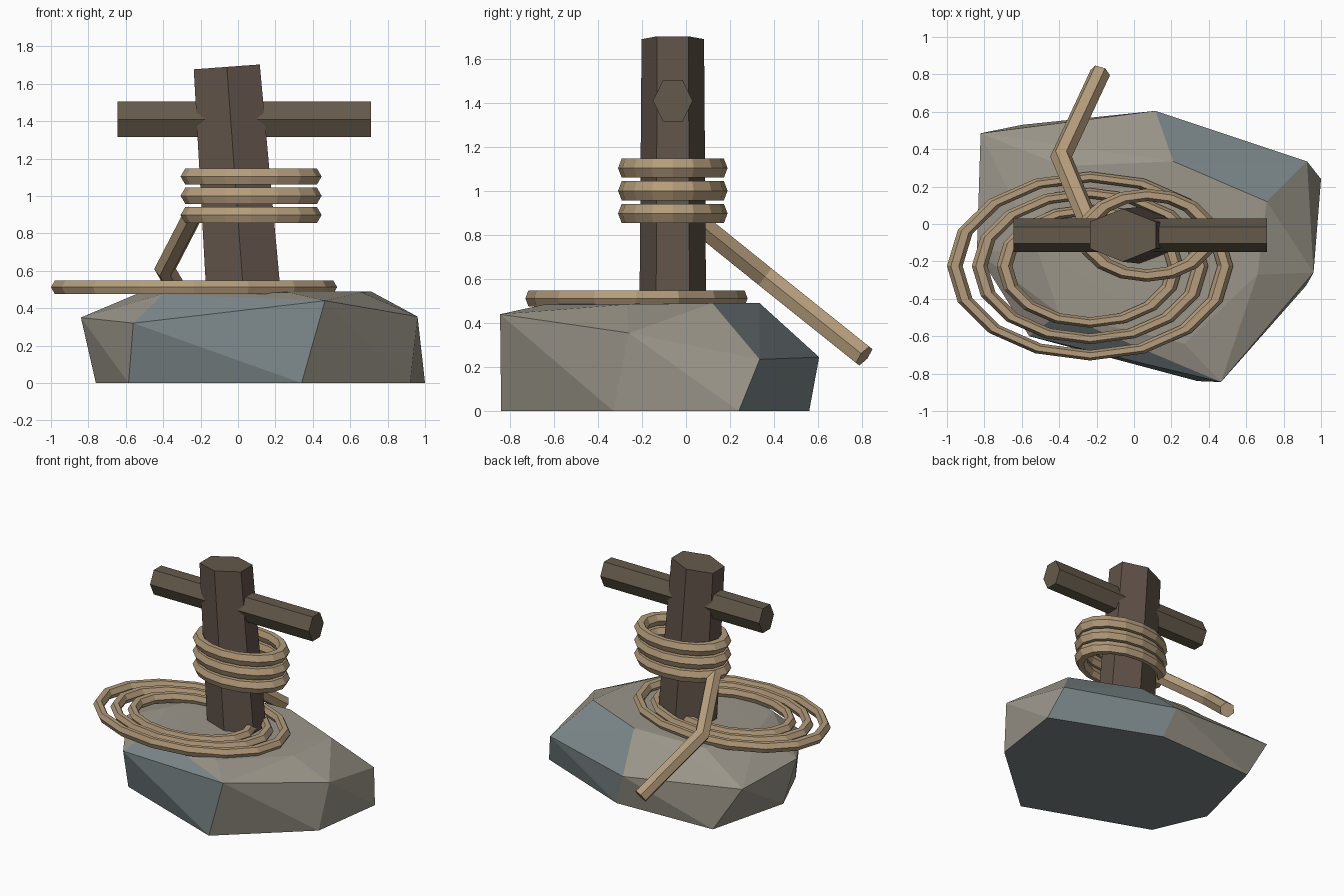
import bpy, bmesh, math
from mathutils import Vector, Matrix

if "Cube" in bpy.data.objects:
    bpy.data.objects.remove(bpy.data.objects["Cube"], do_unlink=True)


def material(name, r, g, b):
    m = bpy.data.materials.new(name)
    m.use_nodes = True
    m.diffuse_color = (r, g, b, 1)
    m.node_tree.nodes["Principled BSDF"].inputs["Base Color"].default_value = (r, g, b, 1)
    return m


stone = material("warm_grey_stone", 0.33, 0.305, 0.255)
slate = material("blue_grey_stone", 0.2, 0.24, 0.25)
dark_wood = material("dark_wood", 0.118, 0.086, 0.066)
cut_wood = material("cut_wood", 0.127, 0.102, 0.07)
rope = material("rope", 0.46, 0.335, 0.2)


def finish(name, bm, *mats):
    bmesh.ops.recalc_face_normals(bm, faces=bm.faces)
    mesh = bpy.data.meshes.new(name)
    bm.to_mesh(mesh)
    bm.free()
    for m in mats:
        mesh.materials.append(m)
    obj = bpy.data.objects.new(name, mesh)
    bpy.context.collection.objects.link(obj)
    return obj


def loft(rings, closed=False):
    """Skin a list of equal rings of points; cap the ends unless closed."""
    bm = bmesh.new()
    loops = [[bm.verts.new(p) for p in ring] for ring in rings]
    n = len(loops[0])
    pairs = list(zip(loops, loops[1:]))
    if closed:
        pairs.append((loops[-1], loops[0]))
    for a, b in pairs:
        for i in range(n):
            j = (i + 1) % n
            bm.faces.new((a[i], a[j], b[j], b[i]))
    if not closed:
        bm.faces.new(loops[0])
        bm.faces.new(loops[-1])
    return bm


def hexagon(centre, u, v, turn=0.0):
    """Six points around centre, u and v being the half axes."""
    c, u, v = Vector(centre), Vector(u), Vector(v)
    angles = [turn + i * math.tau / 6 for i in range(6)]
    return [c + u * math.cos(a) + v * math.sin(a) for a in angles]


def rope_ring(name, x, y, z, major, minor, squash=0.66, segments=16):
    """A faceted rope loop, squashed front to back."""
    rings = []
    for k in range(segments):
        a = k * math.tau / segments
        out = Vector((math.cos(a), math.sin(a) * squash, 0))
        rings.append(hexagon(Vector((x, y, z)) + out * major, out * minor, (0, 0, minor)))
    return finish(name, loft(rings, closed=True), rope)


# Boulder: hull of a base, a belt and a crown of corners
base = [(0.34, -0.84), (0.92, -0.33), (1.0, 0.24), (0.2, 0.56),
        (-0.6, 0.53), (-0.76, -0.1), (-0.585, -0.5)]
belt = [(0.465, -0.845, 0.44), (0.96, -0.26, 0.355), (0.925, 0.335, 0.235),
        (0.115, 0.605, 0.245), (-0.82, 0.485, 0.35), (-0.84, -0.15, 0.35),
        (-0.56, -0.6, 0.32)]
crown = [(0.27, -0.64, 0.485), (0.66, -0.27, 0.485), (0.71, 0.12, 0.49),
         (0.21, 0.335, 0.49), (-0.38, 0.31, 0.485), (-0.52, -0.13, 0.485),
         (-0.4, -0.48, 0.475)]
bm = bmesh.new()
for p in [(x, y, 0) for x, y in base] + belt + crown:
    bm.verts.new(p)
hull = bmesh.ops.convex_hull(bm, input=bm.verts)
loose = [v for v in bm.verts if not v.link_faces]
bmesh.ops.delete(bm, geom=loose, context='VERTS')
bmesh.ops.recalc_face_normals(bm, faces=bm.faces)
# Blue-grey on the underside and on two opposite flanks
for f in bm.faces:
    f.normal_update()
    n = f.normal
    heading = math.degrees(math.atan2(n.y, n.x))
    flank = n.z < 0.9 and (50 < heading < 82 or -128 < heading < -85)
    f.material_index = int(n.z < -0.9 or flank)
finish("boulder", bm, stone, slate)

# Leaning post, tapered, with a lighter sawn top
foot, head = Vector((0.035, -0.06, 0.4)), Vector((-0.06, -0.06, 1.69))
across = Vector((0, 1, 0)).cross((head - foot).normalized())
flat = math.cos(math.pi / 6)
bm = loft([hexagon(foot, (0, 0.152, 0), across * 0.2 / flat),
           hexagon(head, (0, 0.142, 0), across * 0.177 / flat)])
for f in bm.faces:
    f.material_index = int(f.calc_center_median().z > 1.6)
finish("post", bm, dark_wood, cut_wood)

# Crossbar
finish("crossbar", loft([hexagon((x, -0.06, 1.41), (0, 0.09, 0), (0, 0, 0.094 / flat))
                         for x in (-0.645, 0.71)]), cut_wood)

# Rope wound round the post
for i in range(3):
    rope_ring(f"post_wrap_{i + 1}", 0.07, -0.06, 0.898 + 0.103 * i, 0.327, 0.05)

# Rope coiled on the boulder
for i in range(3):
    rope_ring(f"ground_coil_{i + 1}", -0.235, -0.225, 0.512, 0.723 - 0.133 * i, 0.042)

# Rope tail hanging over the back, mitred at the bend
path = [Vector(p) for p in ((-0.24, 0.0, 0.9), (-0.39, 0.36, 0.61), (-0.18, 0.81, 0.25))]
r = 0.055
d1, d2 = (path[1] - path[0]).normalized(), (path[2] - path[1]).normalized()
up = d1.cross(d2).normalized()
rings = []
for p, d, stretch in ((path[0], d1, 1), (path[1], (d1 + d2).normalized(), 1 / math.sqrt((1 + d1.dot(d2)) / 2)),
                      (path[2], d2, 1)):
    rings.append(hexagon(p, up.cross(d) * r * stretch, up * r))
finish("rope_tail", loft(rings), rope)
